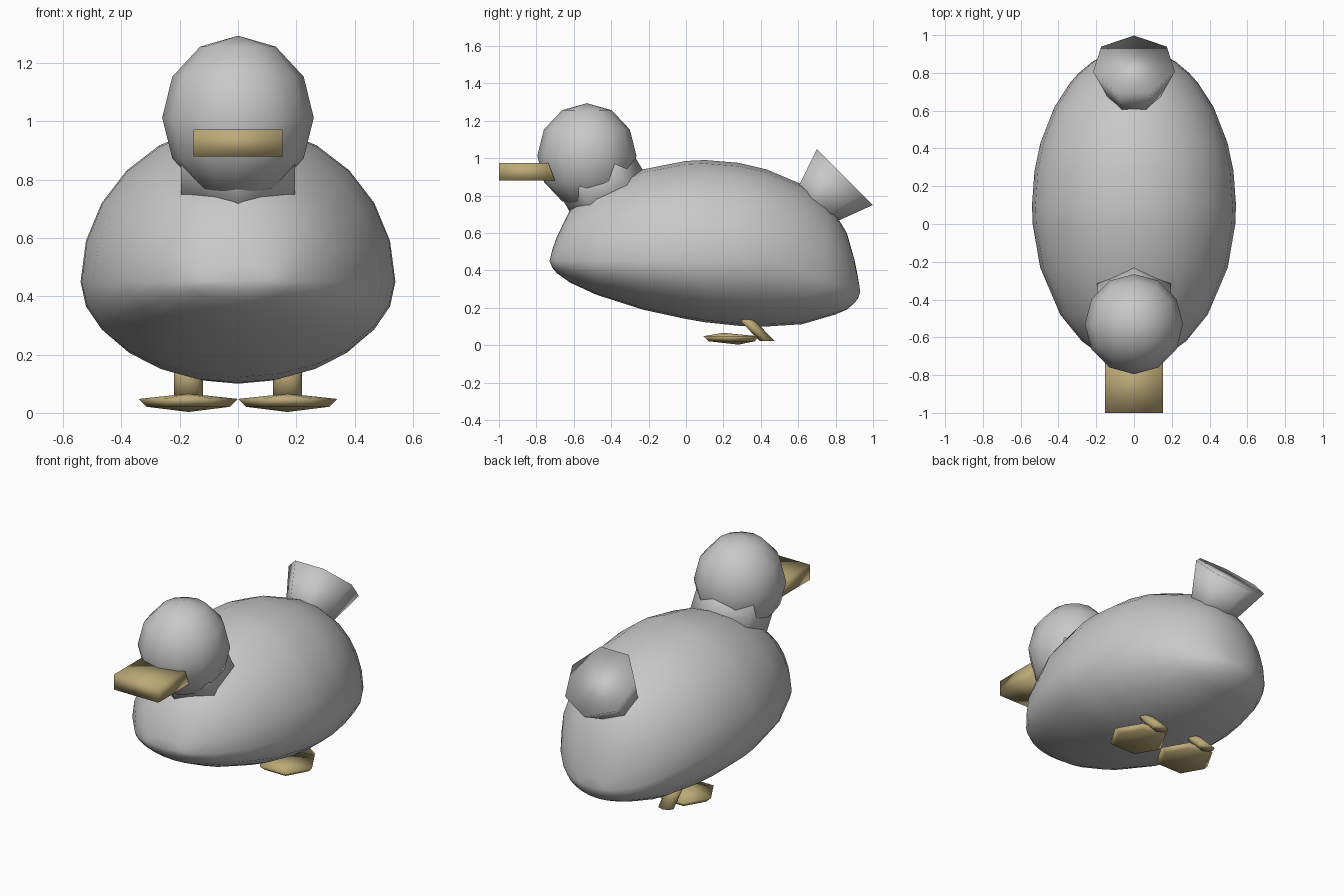
import bpy, bmesh, math
from mathutils import Vector, Matrix

if "Cube" in bpy.data.objects:
    bpy.data.objects.remove(bpy.data.objects["Cube"])


def material(name, rgb):
    m = bpy.data.materials.new(name)
    m.diffuse_color = (*rgb, 1)
    m.use_nodes = True
    m.node_tree.nodes["Principled BSDF"].inputs["Base Color"].default_value = m.diffuse_color
    return m


GREY = material("soft grey", (0.58, 0.58, 0.58))
TAN = material("warm tan", (0.50, 0.40, 0.185))


def finish(name, bm, mat, smooth=True):
    bmesh.ops.recalc_face_normals(bm, faces=bm.faces)
    me = bpy.data.meshes.new(name)
    bm.to_mesh(me)
    bm.free()
    me.materials.append(mat)
    for p in me.polygons:
        p.use_smooth = smooth
    ob = bpy.data.objects.new(name, me)
    bpy.context.collection.objects.link(ob)
    return ob


def loft(name, rings, mat, start=None, end=None):
    """Skin a list of rings; ends close to a point or with a flat cap."""
    bm = bmesh.new()
    vs = [[bm.verts.new(p) for p in r] for r in rings]
    n = len(vs[0])
    for a, b in zip(vs, vs[1:]):
        for i in range(n):
            j = (i + 1) % n
            bm.faces.new((a[i], a[j], b[j], b[i]))
    for ring, tip in ((vs[0], start), (vs[-1], end)):
        if tip is None:
            bm.faces.new(ring)
        else:
            v = bm.verts.new(tip)
            for i in range(n):
                bm.faces.new((ring[i], ring[(i + 1) % n], v))
    return finish(name, bm, mat)


def ring(center, r, n, u=(1, 0, 0), v=(0, 1, 0)):
    c, u, v = Vector(center), Vector(u), Vector(v)
    return [c + r * (u * math.sin(2 * math.pi * i / n) + v * math.cos(2 * math.pi * i / n))
            for i in range(n)]


# Body: cross-sections along y (y, top z, bottom z)
stations = [(-.715, .51, .415), (-.69, .58, .385), (-.62, .725, .335),
            (-.48, .83, .27), (-.23, .94, .19), (0, .985, .14), (.1, .99, .123),
            (.28, .975, .104), (.43, .94, .10), (.62, .86, .112), (.75, .76, .15),
            (.8, .70, .165), (.86, .60, .19), (.90, .46, .225), (.92, .36, .25)]
sections = []
for y, top, bot in stations:
    hw = .54 * math.sqrt(1 - ((y - .097) / .835) ** 2)
    mid = .45 if y < .5 else .45 - .16 * (y - .5) / .42
    sec = []
    for i in range(24):
        t = 2 * math.pi * i / 24
        s = math.sin(t)
        sec.append((hw * math.cos(t), y, mid + s * ((top - mid) if s > 0 else (mid - bot))))
    sections.append(sec)
loft("body", sections, GREY, (0, -.73, .45), (0, .932, .285))

# Head
bm = bmesh.new()
bmesh.ops.create_uvsphere(bm, u_segments=12, v_segments=6, radius=1,
                          matrix=Matrix.Translation((0, -.53, 1.013))
                          @ Matrix.Diagonal((.26, .265, .281, 1)))
finish("head", bm, GREY)

# Neck: tilted six-sided tube between head and body
across = (0, .86, .51)
loft("neck", [ring((0, -.53, 1.0), .225, 6, v=across),
              ring((0, -.37, .73), .225, 6, v=across)], GREY)

# Tail: flared seven-sided cone pointing up and back
slope = (0, .707, -.707)
loft("tail", [ring((0, .64, .705), .115, 7, v=slope),
              ring((0, .841, .906), .222, 7, v=slope)], GREY)

# Beak: flat slab, undercut where it meets the head
loft("beak", [[(-.153, -1, .88), (.153, -1, .88), (.153, -1, .973), (-.153, -1, .973)],
              [(-.153, -.70, .88), (.153, -.70, .88), (.153, -.735, .973), (-.153, -.735, .973)]],
     TAN)

# Feet and backward-slanting legs
for side, word in ((-1, "left"), (1, "right")):
    x = side * .17
    loft(word + "_foot",
         [ring((x, .245, .021), .143, 6, (0, 1, 0), (1, 0, 0)),
          ring((x, .24, .048), .17, 6, (0, 1, 0), (1, 0, 0))],
         TAN, (x, .28, .003), (x, .20, .066))
    loft(word + "_leg",
         [ring((x, .435, .022), .05, 8, v=(0, .8, 0)),
          ring((x, .30, .16), .05, 8, v=(0, .8, 0))], TAN)
